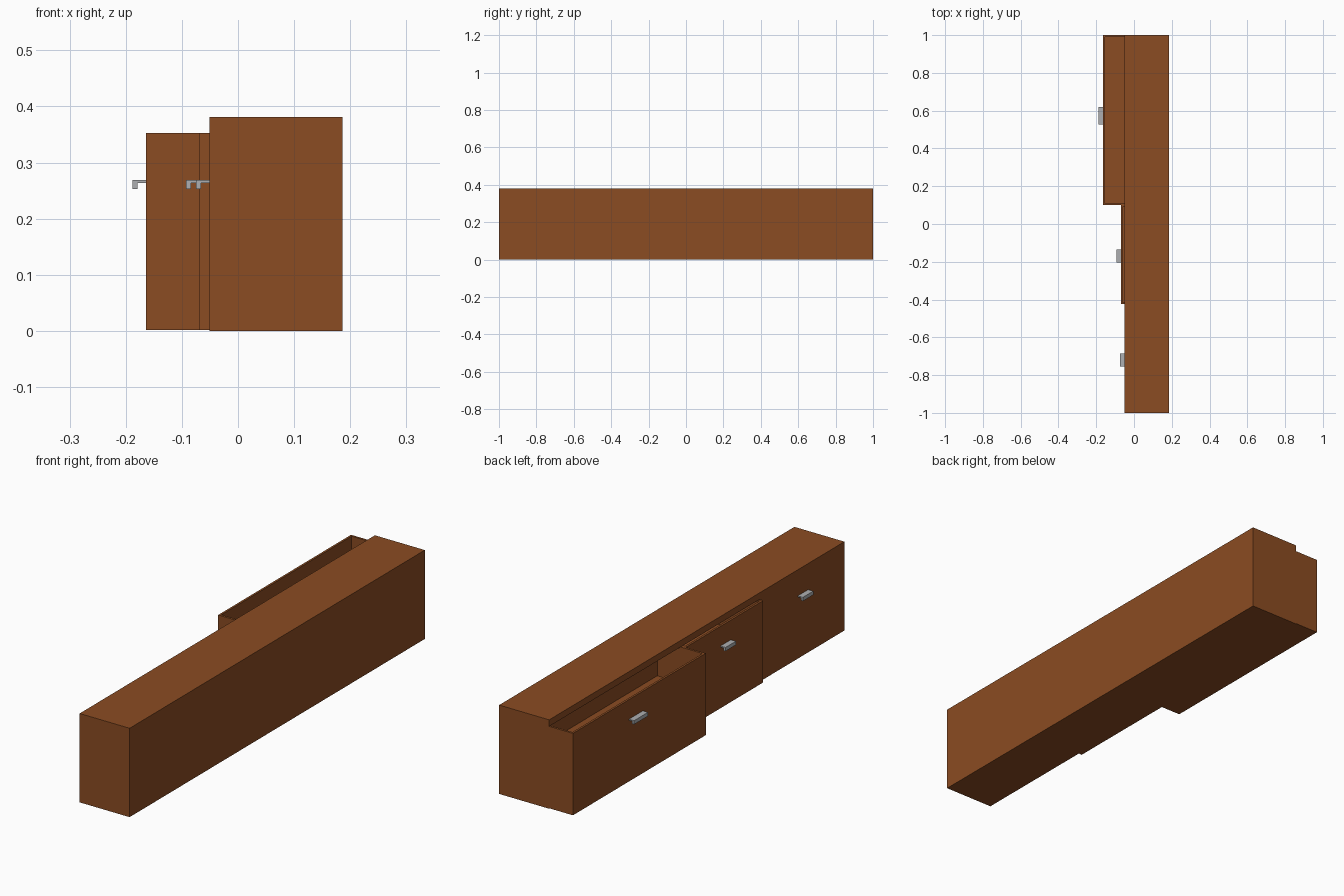
import bpy, bmesh

if "Cube" in bpy.data.objects:
    bpy.data.objects.remove(bpy.data.objects["Cube"])


def material(name, rgb):
    m = bpy.data.materials.new(name)
    m.diffuse_color = (*rgb, 1.0)
    m.use_nodes = True
    m.node_tree.nodes["Principled BSDF"].inputs["Base Color"].default_value = m.diffuse_color
    return m


WOOD = material("brown wood", (0.258, 0.072, 0.016))
METAL = material("grey metal", (0.42, 0.43, 0.44))


def boxes(name, parts, mat):
    """One object from a list of (x0, x1, y0, y1, z0, z1) boxes."""
    bm = bmesh.new()
    for x0, x1, y0, y1, z0, z1 in parts:
        for v in bmesh.ops.create_cube(bm, size=1.0)["verts"]:
            v.co.x = x1 if v.co.x > 0 else x0
            v.co.y = y1 if v.co.y > 0 else y0
            v.co.z = z1 if v.co.z > 0 else z0
    me = bpy.data.meshes.new(name)
    bm.to_mesh(me)
    bm.free()
    me.materials.append(mat)
    ob = bpy.data.objects.new(name, me)
    bpy.context.collection.objects.link(ob)
    return ob


FRONT, BACK, TOP = -0.051, 0.186, 0.381
LOW, RIM, FLOOR = 0.002, 0.353, 0.20
T = 0.013          # drawer wall thickness
DEPTH = 0.233      # drawer depth

# Cabinet carcass: top, base, back and two thin ends
boxes("cabinet", [
    (FRONT, BACK, -1, 1, RIM, TOP),
    (FRONT, BACK, -1, 1, 0, LOW),
    (BACK - 0.003, BACK, -1, 1, LOW, RIM),
    (FRONT, BACK - 0.003, -1, -0.99, LOW, RIM),
    (FRONT, BACK - 0.003, 0.99, 1, LOW, RIM),
], WOOD)


def drawer(name, x, y0, y1):
    """Open tray whose front face is at x."""
    bm = bmesh.new()
    for v in bmesh.ops.create_cube(bm, size=1.0)["verts"]:
        v.co.x = x + DEPTH if v.co.x > 0 else x
        v.co.y = y1 if v.co.y > 0 else y0
        v.co.z = RIM if v.co.z > 0 else LOW
    # inset the top to make the rim, then sink the inner face to the floor
    top = [f for f in bm.faces if f.normal.z > 0.9 or f.calc_center_median().z > RIM - 1e-4]
    bmesh.ops.inset_region(bm, faces=top, thickness=T)
    inner = bmesh.ops.extrude_face_region(bm, geom=top)
    for v in [g for g in inner["geom"] if isinstance(g, bmesh.types.BMVert)]:
        v.co.z = FLOOR
    bmesh.ops.delete(bm, geom=[f for f in top if f.is_valid], context="FACES")
    bmesh.ops.recalc_face_normals(bm, faces=bm.faces)
    me = bpy.data.meshes.new(name)
    bm.to_mesh(me)
    bm.free()
    me.materials.append(WOOD)
    ob = bpy.data.objects.new(name, me)
    bpy.context.collection.objects.link(ob)


# Drawers (front x, y range) with hooked handles (y range)
for name, x, y0, y1, h0, h1 in [
    ("wide_drawer", -0.164, 0.10, 1.0, 0.526, 0.620),
    ("middle_drawer", -0.069, -0.424, 0.10, -0.205, -0.135),
    ("closed_drawer", FRONT, -1.0, -0.424, -0.755, -0.685),
]:
    drawer(name, x, y0, y1)
    boxes(name + "_handle", [
        (x - 0.024, x, h0, h1, 0.264, 0.269),            # top plate
        (x - 0.024, x - 0.015, h0, h1, 0.253, 0.264),    # hanging lip
    ], METAL)
